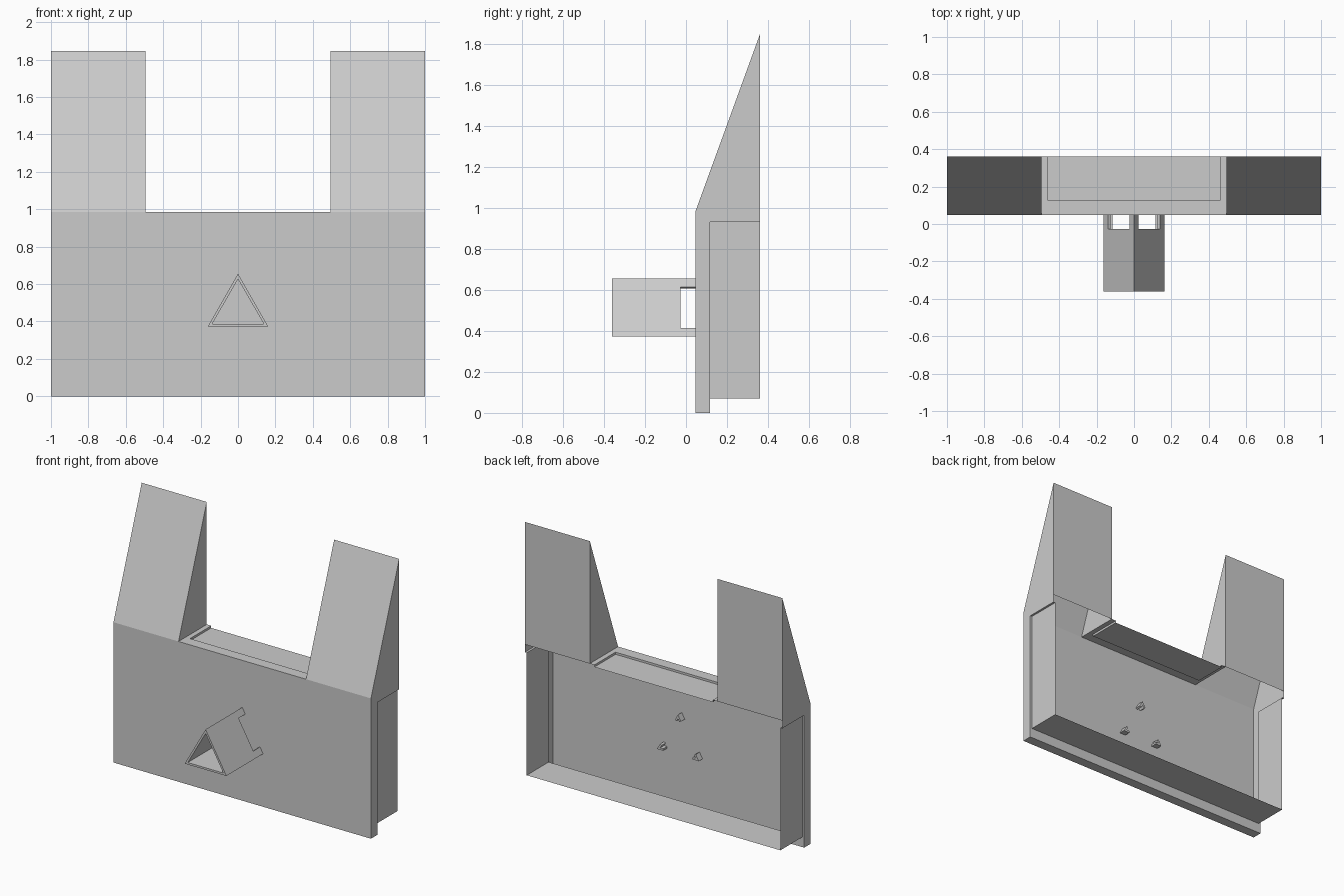
import bpy, bmesh
from mathutils import Vector

if "Cube" in bpy.data.objects:
    bpy.data.objects.remove(bpy.data.objects["Cube"])

Y0, Y1, Y2 = 0.047, 0.117, 0.36      # front sheet, lip, rear edge
TOP, PEAK, LOW, SIDE_TOP = 0.985, 1.845, 0.07, 0.93
NOTCH, INSET = 0.495, 0.015


def make_object(name, faces):
    """Weld a set of polygons into one mesh object."""
    bm = bmesh.new()
    for pts in faces:
        bm.faces.new([bm.verts.new(p) for p in pts])
    bmesh.ops.remove_doubles(bm, verts=bm.verts, dist=0.0005)
    bmesh.ops.recalc_face_normals(bm, faces=bm.faces)
    me = bpy.data.meshes.new(name)
    bm.to_mesh(me)
    bm.free()
    ob = bpy.data.objects.new(name, me)
    bpy.context.collection.objects.link(ob)
    return ob


def prism(loop, y0, y1, caps=True):
    """Faces of an XZ outline extruded along y."""
    n = len(loop)
    fs = [[(*[loop[i][0]], y0, loop[i][1]), (loop[j][0], y0, loop[j][1]),
           (loop[j][0], y1, loop[j][1]), (loop[i][0], y1, loop[i][1])]
          for i, j in ((i, (i + 1) % n) for i in range(n))]
    if caps:
        fs += [[(p[0], y, p[1]) for p in loop] for y in (y0, y1)]
    return fs


# Open-backed housing: front sheet, bottom lip and floor
W = 1 - INSET
shell = [
    [(-1, Y0, 0), (1, Y0, 0), (1, Y0, TOP), (NOTCH, Y0, TOP), (-NOTCH, Y0, TOP), (-1, Y0, TOP)],
    [(-1, Y0, 0), (1, Y0, 0), (1, Y1, 0), (-1, Y1, 0)],
    [(-1, Y1, 0), (1, Y1, 0), (1, Y1, LOW), (W, Y1, LOW), (-W, Y1, LOW), (-1, Y1, LOW)],
    [(-W, Y1, LOW), (W, Y1, LOW), (W, Y2, LOW), (-W, Y2, LOW)],
]

# Side walls and hollow wedge towers, mirrored
for s in (-1, 1):
    o, w, n = s, s * W, s * NOTCH
    shell += [
        # outer side
        [(o, Y0, 0), (o, Y0, TOP), (o, Y2, PEAK), (o, Y2, SIDE_TOP),
         (o, Y1, SIDE_TOP), (o, Y1, LOW), (o, Y1, 0)],
        # inset steps and inset wall
        [(o, Y1, LOW), (o, Y1, SIDE_TOP), (w, Y1, SIDE_TOP), (w, Y1, LOW)],
        [(o, Y1, SIDE_TOP), (o, Y2, SIDE_TOP), (w, Y2, SIDE_TOP), (w, Y1, SIDE_TOP)],
        [(w, Y1, LOW), (w, Y2, LOW), (w, Y2, SIDE_TOP), (w, Y1, SIDE_TOP)],
        # tower slope, back and inner side
        [(n, Y0, TOP), (o, Y0, TOP), (o, Y2, PEAK), (n, Y2, PEAK)],
        [(n, Y2, TOP), (o, Y2, TOP), (o, Y2, PEAK), (n, Y2, PEAK)],
        [(n, Y0, TOP), (n, Y2, TOP), (n, Y2, PEAK)],
    ]

# Shelf between the towers with a shallow recess
R, RY, RZ = 0.46, 0.125, TOP - INSET
u = [(-R, Y2), (-R, RY), (R, RY), (R, Y2)]
shell.append([(x, y, TOP) for x, y in
              [(-NOTCH, Y2), (-NOTCH, Y0), (NOTCH, Y0), (NOTCH, Y2)] + u[::-1]])
for a, b in zip(u, u[1:]):
    shell.append([(*a, TOP), (*b, TOP), (*b, RZ), (*a, RZ)])
shell.append([(x, y, RZ) for x, y in u])
make_object("housing", shell)

# Triangular tube
outer = [Vector(p) for p in ((-0.162, 0.372), (0.162, 0.372), (0, 0.655))]
centre = sum(outer, Vector((0, 0))) / 3
T = 0.014
k = 1 - T / (centre.y - 0.372)
inner = [centre + (p - centre) * k for p in outer]
F, B = -0.36, -0.027
tube = prism(outer, F, B, False) + prism(inner, F, B, False)
for i in range(3):
    j = (i + 1) % 3
    for y in (F, B):
        tube.append([(p.x, y, p.y) for p in (outer[i], outer[j], inner[j], inner[i])])
make_object("triangle_tube", tube)

# Corner legs joining the tube to the front sheet
for i in range(3):
    c, q = outer[i], inner[i]
    e1 = (outer[(i + 1) % 3] - c).normalized()
    e2 = (outer[i - 1] - c).normalized()
    n1, n2 = Vector((-e1.y, e1.x)) * T, Vector((e2.y, -e2.x)) * T
    L = 0.048
    make_object(f"tube_leg_{i + 1}", prism(
        [c, c + e1 * L, c + e1 * L + n1, q, c + e2 * L + n2, c + e2 * L], B, 0.09))
